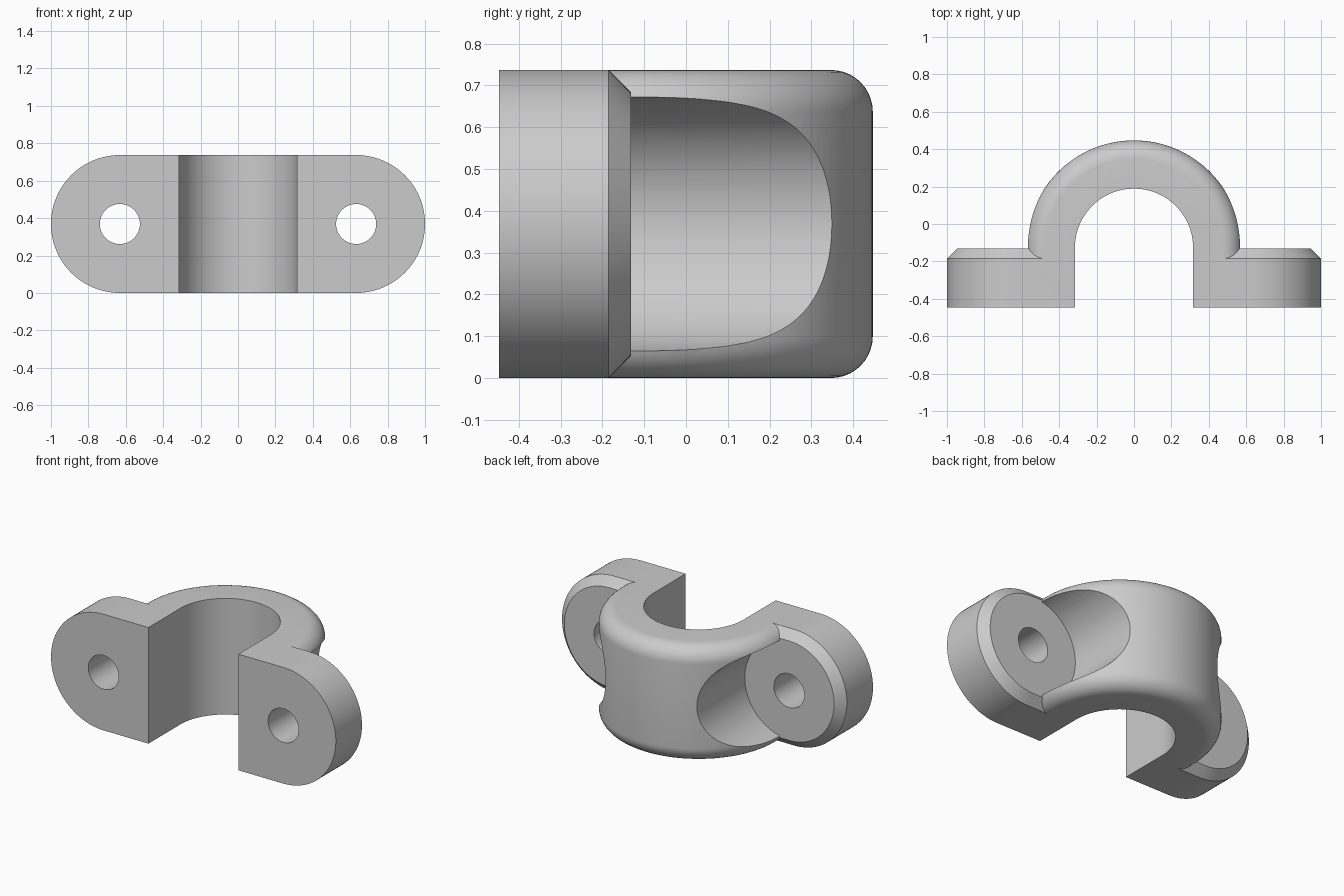
import bpy
import bmesh
from math import sin, cos, pi

cube = bpy.data.objects.get("Cube")
if cube:
    bpy.data.objects.remove(cube)

HEIGHT = 0.737
MID = HEIGHT / 2
LUG_X = 1 - MID            # centre of each rounded lug
FRONT, BACK = -0.447, -0.132
ARCH_Y, ARCH_R, BORE_R = -0.127, 0.574, 0.316
FILLET, CHAMFER = 0.1, 0.053

metal = bpy.data.materials.new("plain grey")
grey = (0.6, 0.6, 0.6, 1)
metal.diffuse_color = grey
metal.use_nodes = True
metal.node_tree.nodes["Principled BSDF"].inputs["Base Color"].default_value = grey


def arc(radius, start, end, steps):
    return [(radius * cos(start + (end - start) * i / steps),
             radius * sin(start + (end - start) * i / steps)) for i in range(steps + 1)]


def loft(name, rings):
    """Closed solid through matching rings of points, capped at both ends."""
    bm = bmesh.new()
    loops = [[bm.verts.new(p) for p in ring] for ring in rings]
    for a, b in zip(loops, loops[1:]):
        for i in range(len(a)):
            j = (i + 1) % len(a)
            bm.faces.new((a[i], a[j], b[j], b[i]))
    bm.faces.new(loops[0])
    bm.faces.new(loops[-1])
    bmesh.ops.recalc_face_normals(bm, faces=bm.faces)
    mesh = bpy.data.meshes.new(name)
    bm.to_mesh(mesh)
    bm.free()
    mesh.materials.append(metal)
    obj = bpy.data.objects.new(name, mesh)
    bpy.context.collection.objects.link(obj)
    return obj


def combine(target, tool, operation):
    """Apply a boolean and discard the tool."""
    mod = target.modifiers.new(operation, "BOOLEAN")
    mod.operation, mod.solver, mod.object = operation, "EXACT", tool
    bpy.context.view_layer.objects.active = target
    bpy.ops.object.modifier_apply(modifier=mod.name)
    bpy.data.objects.remove(tool)


def stadium(radius, y):
    right = [(LUG_X + x, y, MID + z) for x, z in arc(radius, -pi / 2, pi / 2, 48)]
    left = [(-LUG_X + x, y, MID + z) for x, z in arc(radius, pi / 2, 3 * pi / 2, 48)]
    return right + left


def arch_outline(radius, base_y, z):
    curve = [(x, ARCH_Y + y, z) for x, y in arc(radius, 0, pi, 72)]
    return curve + [(-radius, base_y, z), (radius, base_y, z)]


def rod(name, x, radius, y_start, y_end):
    circle = arc(radius, 0, 2 * pi, 72)[:-1]
    return loft(name, [[(x + a, y, MID + b) for a, b in circle] for y in (y_start, y_end)])


# Mounting plate with rounded ends and a chamfered back edge
plate = loft("mounting_plate", [stadium(MID, FRONT), stadium(MID, BACK - CHAMFER),
                                stadium(MID - CHAMFER, BACK)])

# Arch with rounded outer edges, top and bottom
quarter = arc(FILLET, 0, pi / 2, 10)
levels = [(ARCH_R - FILLET + x, HEIGHT - FILLET + z) for x, z in quarter]
levels = [(r, HEIGHT - z) for r, z in reversed(levels)] + levels
clamp = loft("saddle_clamp", [arch_outline(r, -0.3, z) for r, z in levels])

# Screw head clearances in the arch, ending inside the plate
for side in (-1, 1):
    combine(clamp, rod("clearance_cutter", side * LUG_X, 0.311, BACK - 0.02, 0.7), "DIFFERENCE")
combine(clamp, plate, "UNION")

# Pipe channel through the middle
channel = loft("channel_cutter", [arch_outline(BORE_R, -0.7, z) for z in (-0.2, HEIGHT + 0.2)])
combine(clamp, channel, "DIFFERENCE")

# Screw holes
for side in (-1, 1):
    combine(clamp, rod("hole_cutter", side * LUG_X, 0.107, -0.7, 0.2), "DIFFERENCE")

bpy.ops.object.select_all(action="DESELECT")
clamp.select_set(True)
bpy.context.view_layer.objects.active = clamp
bpy.ops.object.shade_smooth_by_angle(angle=pi / 6)
